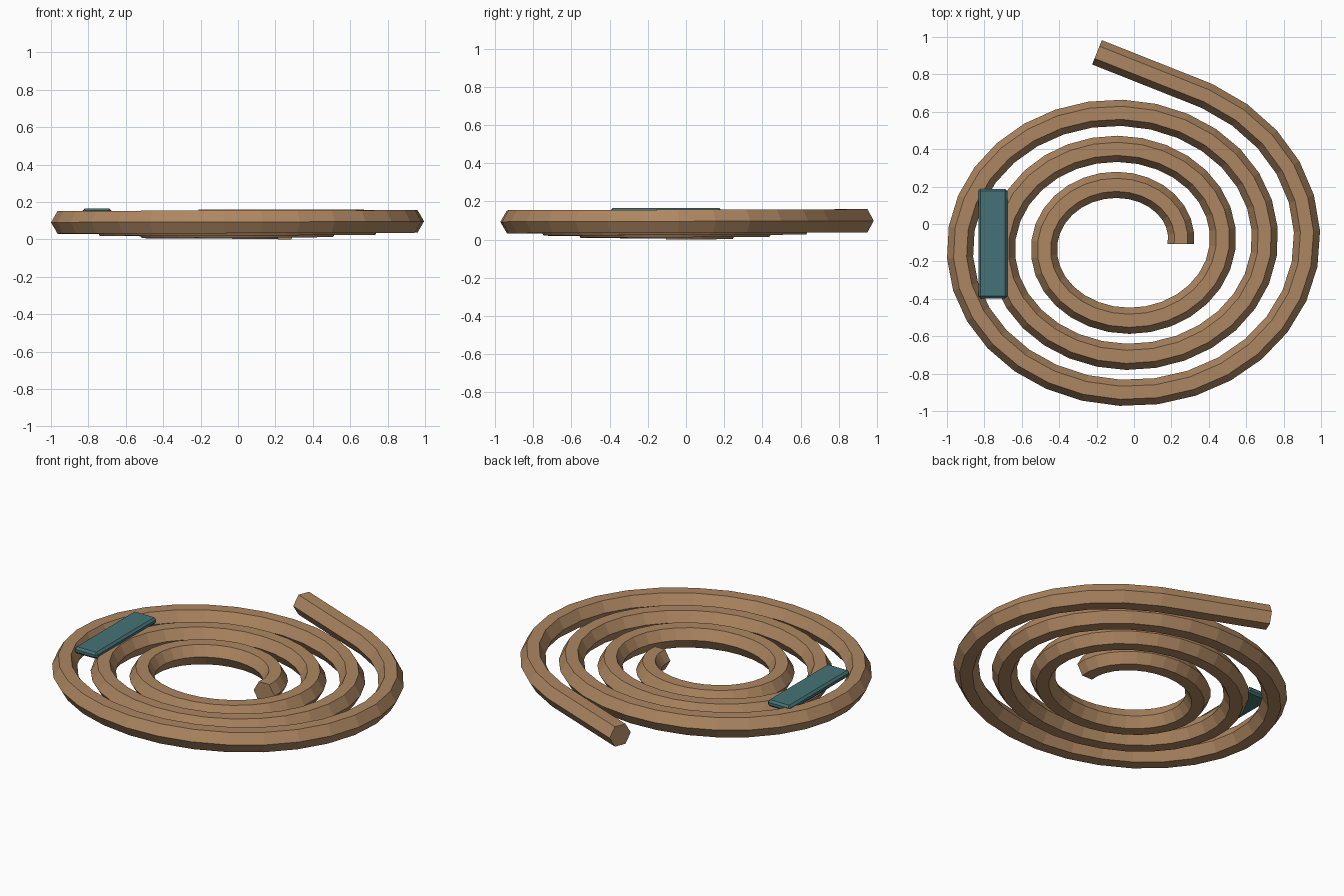
import bpy, bmesh, math
from mathutils import Vector

if "Cube" in bpy.data.objects:
    bpy.data.objects.remove(bpy.data.objects["Cube"])


def material(name, rgb):
    m = bpy.data.materials.new(name)
    m.diffuse_color = (*rgb, 1)
    m.use_nodes = True
    m.node_tree.nodes["Principled BSDF"].inputs["Base Color"].default_value = m.diffuse_color
    return m


def add_object(name, bm, mat):
    bmesh.ops.recalc_face_normals(bm, faces=bm.faces)
    me = bpy.data.meshes.new(name)
    bm.to_mesh(me)
    bm.free()
    me.materials.append(mat)
    ob = bpy.data.objects.new(name, me)
    bpy.context.collection.objects.link(ob)
    return ob


def sweep(name, path, radius, sides, mat):
    """Sweep a regular polygon along a nearly level path, with flat end caps."""
    bm = bmesh.new()
    rings = []
    for i, p in enumerate(path):
        t = path[min(i + 1, len(path) - 1)] - path[max(i - 1, 0)]
        if i == 0:
            t = Vector((0, 1, 0))
        out = Vector((t.y, -t.x, 0)).normalized()
        rings.append([bm.verts.new(p + radius * (out * math.cos(a) + Vector((0, 0, math.sin(a)))))
                      for a in (math.tau * k / sides for k in range(sides))])
    for a, b in zip(rings, rings[1:]):
        for k in range(sides):
            n = (k + 1) % sides
            bm.faces.new((a[k], a[n], b[n], b[k]))
    bm.faces.new(rings[0])
    bm.faces.new(rings[-1])
    return add_object(name, bm, mat)


rope_mat = material("rope_brown", (0.42, 0.24, 0.12))
band_mat = material("band_teal", (0.06, 0.17, 0.18))

# Coil: slightly flattened, slowly rising spiral with a straight loose end
TURNS, STEPS = 3 + 64 / 360, 96
path = []
for i in range(STEPS + 1):
    turn = TURNS * i / STEPS
    r, a = 0.309 + 0.225 * turn, math.tau * turn
    path.append(Vector((-0.059 + r * math.cos(a), -0.106 + 0.859 * r * math.sin(a),
                        0.061 + 0.0117 * turn)))
path.append(Vector((-0.198, 0.918, 0.099)))
sweep("rope_coil", path, 0.07, 6, rope_mat)

# Band: thin bevelled bar lying across the left side of the coil
bm = bmesh.new()
bmesh.ops.create_cube(bm, size=1)
bmesh.ops.scale(bm, verts=bm.verts, vec=(0.155, 0.585, 0.04))
bmesh.ops.translate(bm, verts=bm.verts, vec=(-0.755, -0.105, 0.145))
band = add_object("tie_band", bm, band_mat)
bevel = band.modifiers.new("bevel", "BEVEL")
bevel.width = 0.012
bevel.segments = 1
